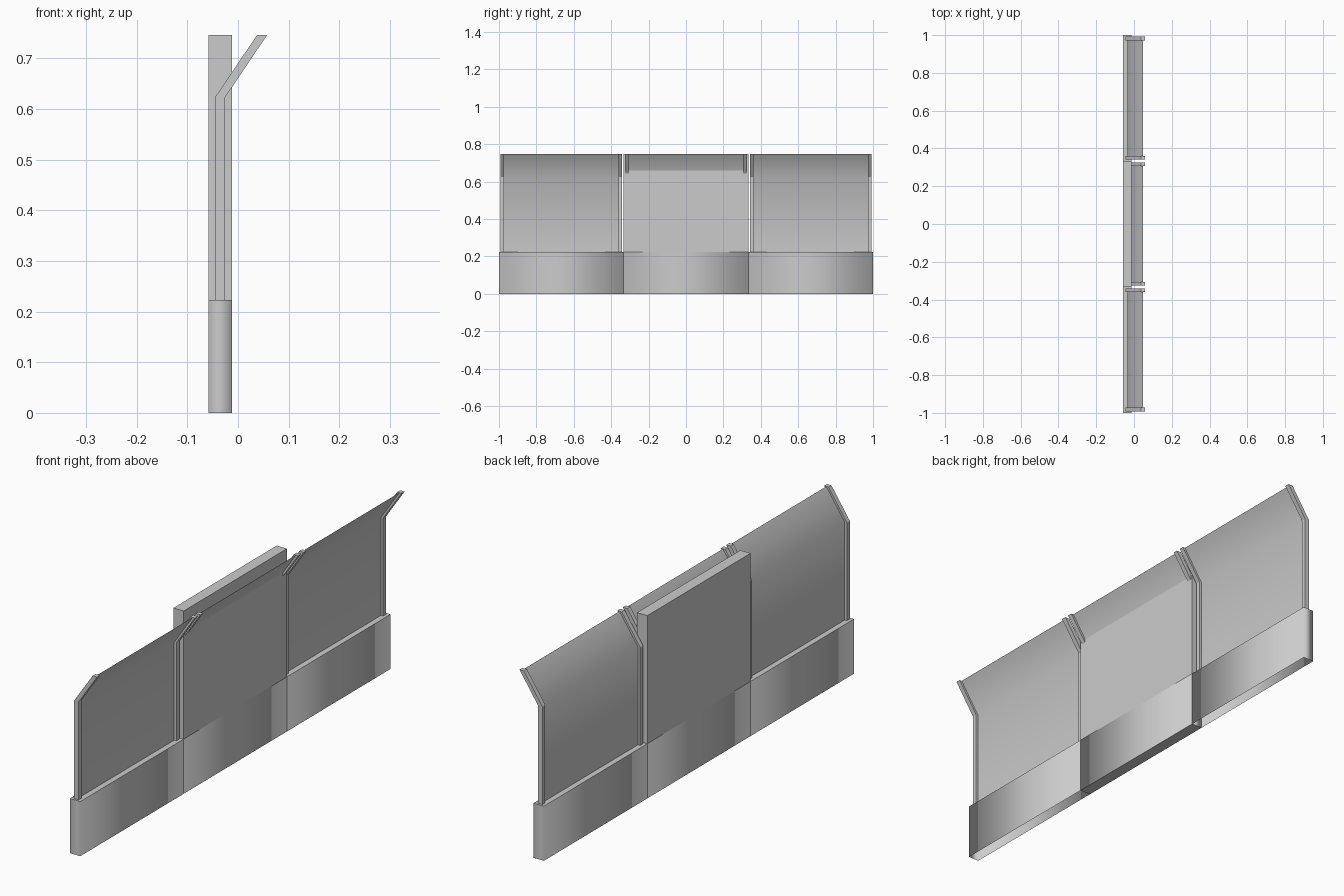
import bpy
import bmesh

if "Cube" in bpy.data.objects:
    bpy.data.objects.remove(bpy.data.objects["Cube"], do_unlink=True)

# One plain grey for everything
GREY = (0.6, 0.6, 0.6, 1)
grey = bpy.data.materials.new("plain grey")
grey.use_nodes = True
grey.diffuse_color = GREY
grey.node_tree.nodes["Principled BSDF"].inputs["Base Color"].default_value = GREY

# Shared sizes
X0, X1 = -0.0585, -0.012
BASE_TOP, BEND, TOP = 0.223, 0.623, 0.746
THIRD = 1 / 3
LEAN = 0.083


def finish(name, bm):
    mesh = bpy.data.meshes.new(name)
    bm.to_mesh(mesh)
    bm.free()
    mesh.materials.append(grey)
    obj = bpy.data.objects.new(name, mesh)
    bpy.context.collection.objects.link(obj)


def box(name, y0, y1, z0, z1, open_bottom=False, round_corners=False):
    bm = bmesh.new()
    bmesh.ops.create_cube(bm, size=1)
    for v in bm.verts:
        v.co.x = X1 if v.co.x > 0 else X0
        v.co.y = y1 if v.co.y > 0 else y0
        v.co.z = z1 if v.co.z > 0 else z0
    bm.normal_update()
    if round_corners:
        # Soft shading around the walls, crisp rims at top and bottom
        for f in bm.faces:
            f.smooth = True
        for f in bm.faces:
            if abs(f.normal.z) > 0.5:
                for e in f.edges:
                    e.smooth = False
    if open_bottom:
        bottom = [f for f in bm.faces if f.normal.z < -0.5]
        bmesh.ops.delete(bm, geom=bottom, context="FACES_ONLY")
    finish(name, bm)


def bent_line(x):
    return [(x, BASE_TOP), (x, BEND), (x + LEAN, TOP)]


def post(name, y0, y1):
    # Bent bar, extruded along y from its side profile
    bm = bmesh.new()
    outline = bent_line(-0.0455) + bent_line(-0.0255)[::-1]
    face = bm.faces.new([bm.verts.new((x, y0, z)) for x, z in outline])
    side = bmesh.ops.extrude_face_region(bm, geom=[face])
    moved = [g for g in side["geom"] if isinstance(g, bmesh.types.BMVert)]
    bmesh.ops.translate(bm, verts=moved, vec=(0, y1 - y0, 0))
    bmesh.ops.recalc_face_normals(bm, faces=bm.faces)
    finish(name, bm)


def panel(name, y0, y1):
    # Thin sheet bent along its height, smooth across the bend
    bm = bmesh.new()
    rows = [[bm.verts.new((x, y, z)) for y in (y0, y1)]
            for x, z in bent_line(-0.0355)]
    for low, high in zip(rows, rows[1:]):
        face = bm.faces.new((low[0], low[1], high[1], high[0]))
        face.smooth = True
    finish(name, bm)


# Three barrier sections along y, each with a base, a bent panel and two posts
for label, centre in (("front", -2 * THIRD), ("middle", 0), ("back", 2 * THIRD)):
    y0, y1 = centre - THIRD, centre + THIRD
    box(label + "_base", y0, y1, 0, BASE_TOP,
        open_bottom=label != "middle", round_corners=True)
    panel(label + "_panel", centre - 0.315, centre + 0.315)
    for side, s in (("front", -1), ("back", 1)):
        ends = sorted((centre + s * 0.306, centre + s * 0.325))
        post(f"{label}_{side}_post", *ends)

# Tall solid slab standing on the middle base
box("middle_slab", -THIRD, THIRD, BASE_TOP, TOP, open_bottom=True)
